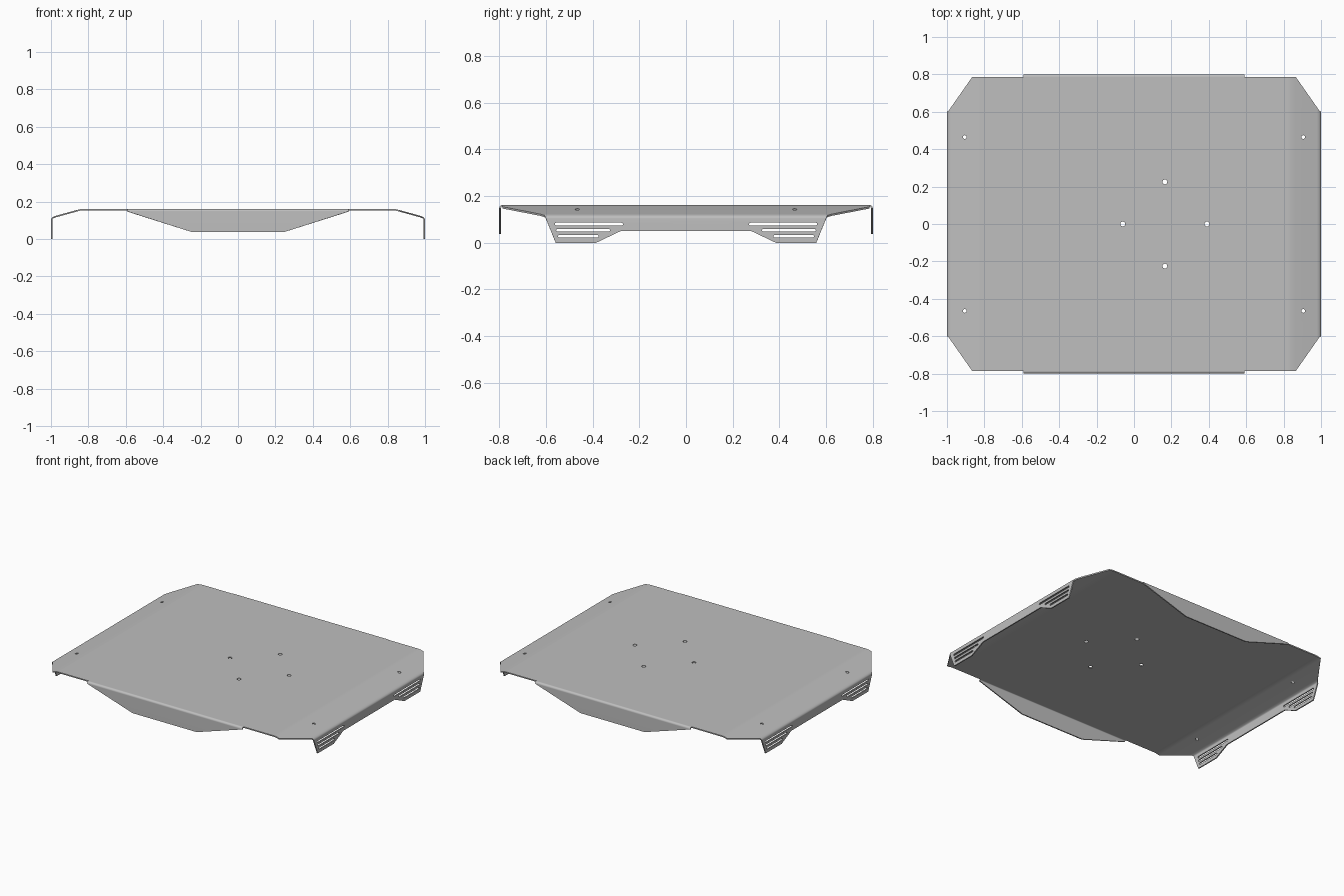
import bpy, bmesh, math
from mathutils import Vector

if "Cube" in bpy.data.objects:
    bpy.data.objects.remove(bpy.data.objects["Cube"], do_unlink=True)

TOP, THICK = 0.162, 0.008
SIDE_Y, SIDE_Z = 0.6, 0.104      # where the side flange starts
END_X, BEND = 0.592, 0.014       # end flange half width and bend radius

metal = bpy.data.materials.new("grey sheet metal")
metal.use_nodes = True
GREY = (0.52, 0.52, 0.52, 1)
metal.diffuse_color = GREY
metal.node_tree.nodes["Principled BSDF"].inputs["Base Color"].default_value = GREY


def make_object(name, bm):
    mesh = bpy.data.meshes.new(name)
    bm.to_mesh(mesh)
    bm.free()
    obj = bpy.data.objects.new(name, mesh)
    bpy.context.collection.objects.link(obj)
    mesh.materials.append(metal)
    return obj


def prism(bm, outline, depth):
    """Closed solid from an outline extruded along the depth vector."""
    face = bm.faces.new([bm.verts.new(p) for p in outline])
    moved = bmesh.ops.extrude_face_region(bm, geom=[face])["geom"]
    bmesh.ops.translate(bm, vec=depth,
                        verts=[v for v in moved if isinstance(v, bmesh.types.BMVert)])


def face(bm, points):
    bm.faces.new([bm.verts.new(p) for p in points])


# Cover panel: folded centre, sloping sides with rounded bends (x, z, half depth)
half = [(END_X, TOP, 0.786), (0.82, TOP, 0.786), (0.84, 0.1605, 0.786),
        (0.865, 0.1545, 0.786), (0.977, 0.1235, 0.626), (0.99, 0.118, 0.607),
        (0.997, 0.112, 0.602), (1.0, SIDE_Z, SIDE_Y)]
rows = [(-x, z, y) for x, z, y in reversed(half)] + half
bm = bmesh.new()
for (xa, za, ya), (xb, zb, yb) in zip(rows, rows[1:]):
    face(bm, [(xa, -ya, za), (xb, -yb, zb), (xb, yb, zb), (xa, ya, za)])

# Side flanges with a foot at each end
foot = [(SIDE_Y, SIDE_Z), (0.558, 0), (0.385, 0), (0.28, 0.05)]
side = foot + [(-y, z) for y, z in reversed(foot)]
for s in (-1, 1):
    face(bm, [(s, y, z) for y, z in side])

# End flanges: rounded bend, then a tapered drop
for s in (-1, 1):
    arc = [(s * (0.786 + BEND * math.sin(a)), TOP - BEND * (1 - math.cos(a)))
           for a in (i * math.pi / 8 for i in range(5))]
    for (ya, za), (yb, zb) in zip(arc, arc[1:]):
        face(bm, [(-END_X, ya, za), (END_X, ya, za), (END_X, yb, zb), (-END_X, yb, zb)])
    y, z = arc[-1]
    face(bm, [(-END_X, y, z), (END_X, y, z), (0.245, y, 0.037), (-0.245, y, 0.037)])

bmesh.ops.remove_doubles(bm, verts=bm.verts, dist=0.0005)
bmesh.ops.recalc_face_normals(bm, faces=bm.faces)
if max(bm.faces, key=lambda f: f.calc_area()).normal.z < 0:
    bmesh.ops.reverse_faces(bm, faces=bm.faces)
cover = make_object("folded_cover", bm)

# Cutter: bolt holes and vent slots
bm = bmesh.new()
holes = [(sx * 0.905, sy * 0.465, 0.01) for sx in (-1, 1) for sy in (-1, 1)]
holes += [(-0.06, 0, 0.013), (0.39, 0, 0.013), (0.165, 0.225, 0.013), (0.165, -0.225, 0.013)]
for x, y, r in holes:
    angles = [i * math.tau / 16 for i in range(16)]
    prism(bm, [(x + r * math.cos(a), y + r * math.sin(a), 0.1) for a in angles],
          Vector((0, 0, 0.12)))
R = 0.006
for inner, outer, z in ((0.27, 0.562, 0.08), (0.325, 0.556, 0.054), (0.375, 0.548, 0.028)):
    for s in (-1, 1):
        ends = [(outer - R, -90), (inner + R, 90)]
        outline = [(-1.1, s * (c + R * math.cos(math.radians(start + i * 30))),
                    z + R * math.sin(math.radians(start + i * 30)))
                   for c, start in ends for i in range(7)]
        prism(bm, outline, Vector((2.2, 0, 0)))
bmesh.ops.recalc_face_normals(bm, faces=bm.faces)
cutter = make_object("hole_cutter", bm)
cutter.hide_render = True

# Give the sheet its thickness, cut it, then shade it
solid = cover.modifiers.new("Thickness", "SOLIDIFY")
solid.thickness, solid.offset, solid.use_even_offset = THICK, -1, True
cut = cover.modifiers.new("Holes", "BOOLEAN")
cut.operation, cut.solver, cut.object = "DIFFERENCE", "EXACT", cutter
bpy.ops.object.select_all(action="DESELECT")
cover.select_set(True)
bpy.context.view_layer.objects.active = cover
for name in ("Thickness", "Holes"):
    bpy.ops.object.modifier_apply(modifier=name)
bpy.data.objects.remove(cutter, do_unlink=True)
bpy.ops.object.shade_smooth_by_angle(angle=math.radians(30))
weighted = cover.modifiers.new("Clean shading", "WEIGHTED_NORMAL")
weighted.keep_sharp = True
